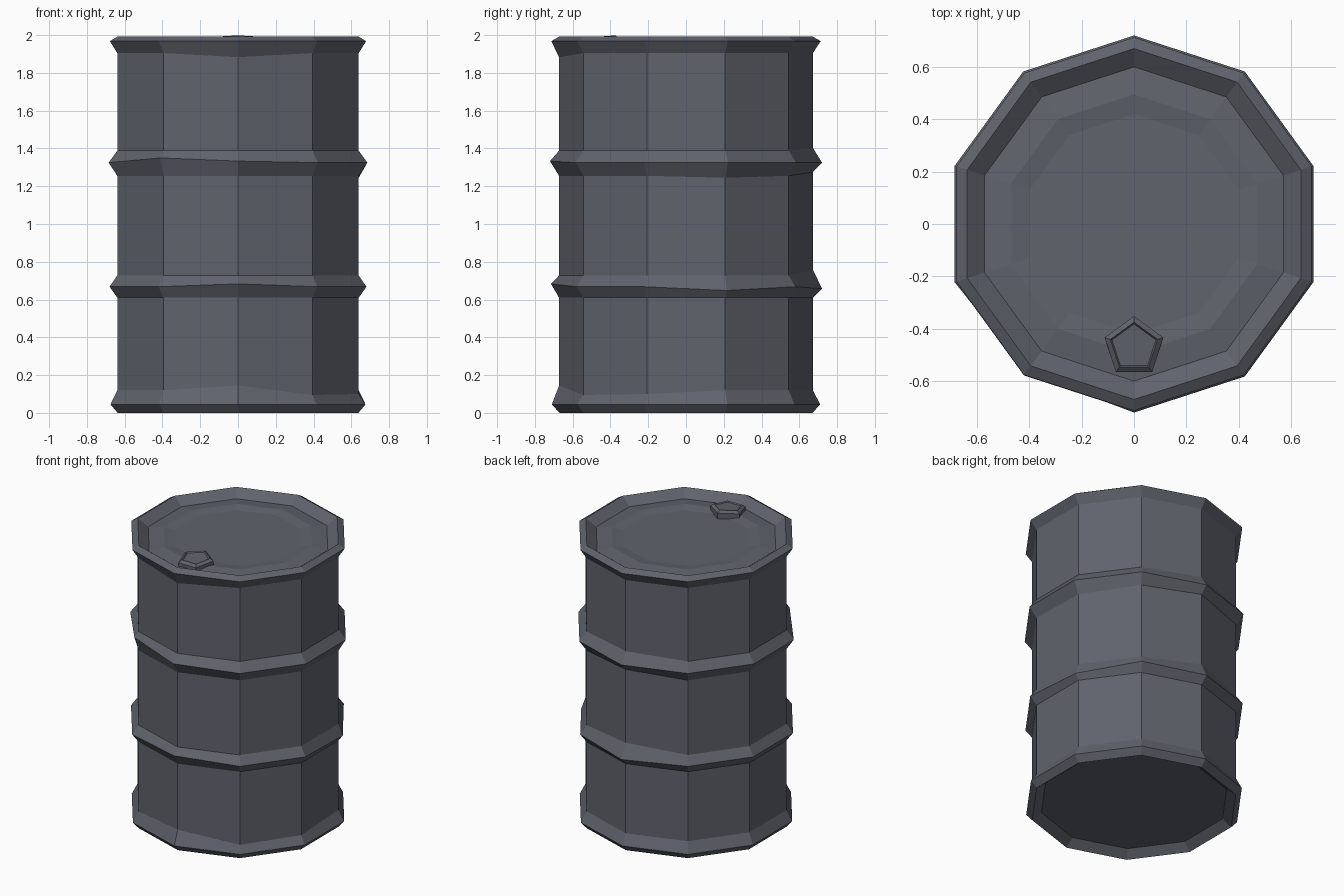
import bpy, bmesh, math

if "Cube" in bpy.data.objects:
    bpy.data.objects.remove(bpy.data.objects["Cube"])

mat = bpy.data.materials.new("dark slate steel")
mat.diffuse_color = (0.118, 0.125, 0.152, 1)
mat.use_nodes = True
mat.node_tree.nodes["Principled BSDF"].inputs["Base Color"].default_value = mat.diffuse_color


def lathe(name, profile, sides, center=(0, 0), tweak=None):
    """Sweep (radius, z) rings round a vertical axis and cap both ends."""
    bm = bmesh.new()
    rings = []
    for k, (r, z) in enumerate(profile):
        ring = []
        for i in range(sides):
            a = math.pi / 2 + 2 * math.pi * i / sides
            rr, zz = tweak(k, i, r, z) if tweak else (r, z)
            ring.append(bm.verts.new((center[0] + rr * math.cos(a),
                                      center[1] + rr * math.sin(a), zz)))
        rings.append(ring)
    for lo, hi in zip(rings, rings[1:]):
        for i in range(sides):
            j = (i + 1) % sides
            bm.faces.new((lo[i], lo[j], hi[j], hi[i]))
    bm.faces.new(rings[0][::-1])
    bm.faces.new(rings[-1])
    bmesh.ops.recalc_face_normals(bm, faces=bm.faces)
    me = bpy.data.meshes.new(name)
    bm.to_mesh(me)
    bm.free()
    me.materials.append(mat)
    ob = bpy.data.objects.new(name, me)
    bpy.context.collection.objects.link(ob)
    return ob


# Drum: recessed base, bottom rim, two ribs, top rim, recessed lid with a soft bead
R = 0.672
drum = [(0.61, 0.048), (0.67, 0), (0.71, 0.045), (R, 0.12),
        (R, 0.61), (0.715, 0.668), (R, 0.728),
        (R, 1.255), (0.72, 1.325), (R, 1.388),
        (R, 1.905), (0.713, 1.968), (0.67, 1.993),
        (0.60, 1.942), (0.495, 1.955), (0.42, 1.945)]

# Worn spots, keyed by (ring, corner): change of radius and height
dents = {(8, 4): (-0.02, 0.025), (5, 8): (-0.015, -0.02),
         (5, 0): (0.005, -0.01), (5, 5): (0, 0.015), (8, 5): (0, 0.008),
         (10, 5): (0, -0.022), (3, 5): (0, 0.025), (3, 6): (0, -0.025),
         (3, 7): (0, -0.02), (6, 0): (0, 0.03), (9, 0): (0, 0.015),
         (7, 0): (0, 0.02), (7, 8): (0, -0.01)}


def wear(k, i, r, z):
    dr, dz = dents.get((k, i), (0, 0))
    return r + dr, z + dz


lathe("drum", drum, 10, tweak=wear)


# Filler cap: five-sided, slightly tilted, with a shallow recessed top
def tilt(k, i, r, z):
    lean = math.sin(math.pi / 2 + 2 * math.pi * i / 5) * r
    return r, z + (0.08 * lean if k > 0 else 0)


lathe("filler_cap", [(0.118, 1.93), (0.118, 1.976), (0.095, 1.991), (0.088, 1.983)],
      5, center=(0, -0.47), tweak=tilt)
